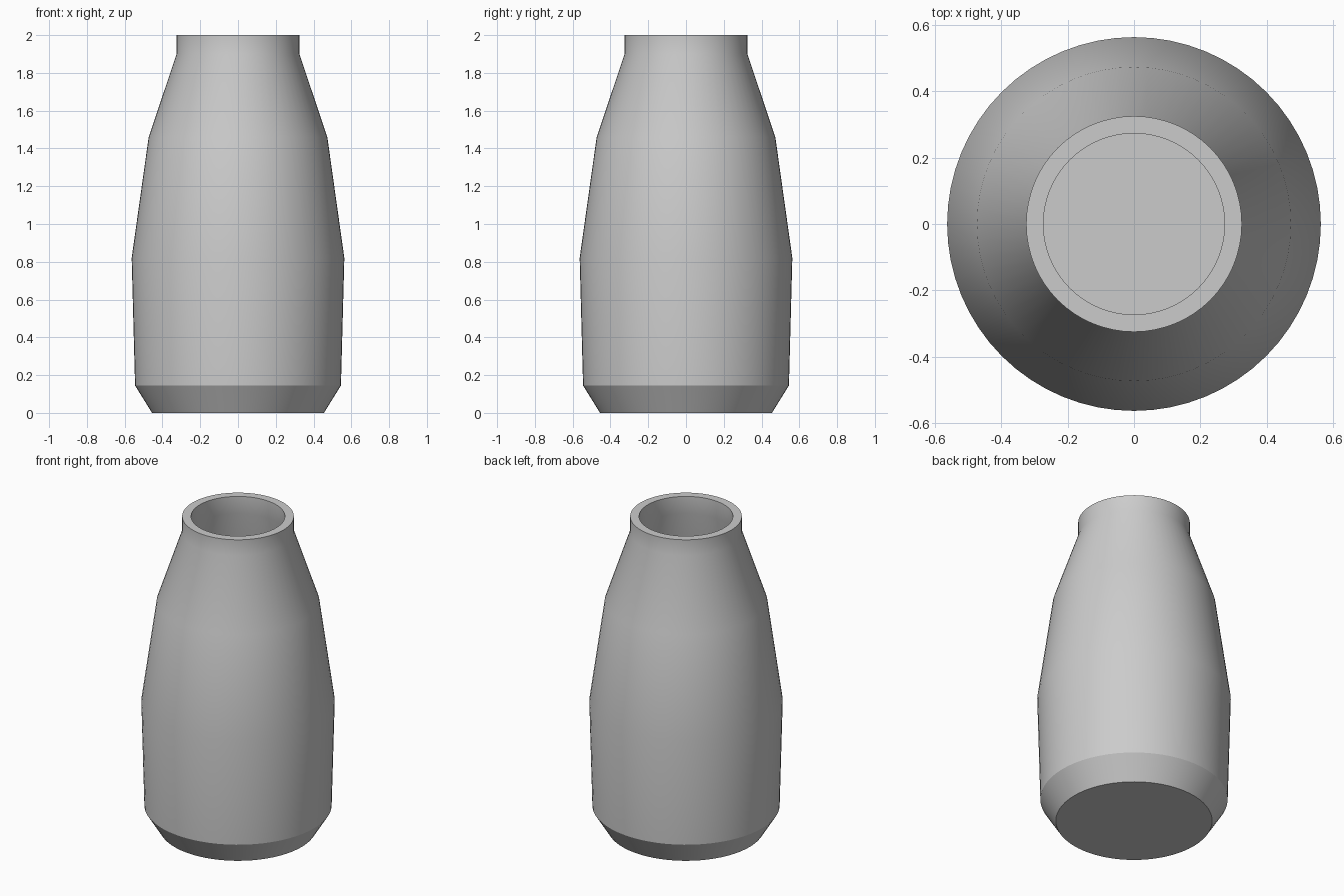
import bpy, bmesh, math

cube = bpy.data.objects.get("Cube")
if cube:
    bpy.data.objects.remove(cube, do_unlink=True)

SIDES = 64

# Outer wall from the foot up, over the rim, then down the inner wall to the floor
profile = [
    (0.455, 0.0), (0.545, 0.145), (0.563, 0.82), (0.473, 1.46),
    (0.325, 1.90), (0.325, 2.0),
    (0.273, 2.0), (0.273, 1.89), (0.421, 1.45), (0.511, 0.82),
    (0.493, 0.16), (0.43, 0.055),
]

# Plain grey ceramic
grey = bpy.data.materials.new("grey_ceramic")
grey.use_nodes = True
colour = (0.6, 0.6, 0.6, 1.0)
grey.diffuse_color = colour
grey.node_tree.nodes["Principled BSDF"].inputs["Base Color"].default_value = colour

# Lathe the profile into closed rings
bm = bmesh.new()
rings = []
for r, z in profile:
    rings.append([bm.verts.new((r * math.cos(math.tau * i / SIDES),
                                r * math.sin(math.tau * i / SIDES), z))
                  for i in range(SIDES)])
for low, high in zip(rings, rings[1:]):
    for i in range(SIDES):
        j = (i + 1) % SIDES
        bm.faces.new((low[i], low[j], high[j], high[i]))

# Flat base and inner floor
bm.faces.new(rings[0][::-1])
bm.faces.new(rings[-1])
bmesh.ops.recalc_face_normals(bm, faces=bm.faces[:])

mesh = bpy.data.meshes.new("vase")
bm.to_mesh(mesh)
bm.free()
mesh.materials.append(grey)
vase = bpy.data.objects.new("vase", mesh)
bpy.context.collection.objects.link(vase)

# Smooth walls with sharp foot and rim edges
bpy.context.view_layer.objects.active = vase
vase.select_set(True)
bpy.ops.object.shade_smooth_by_angle(angle=math.radians(30))
